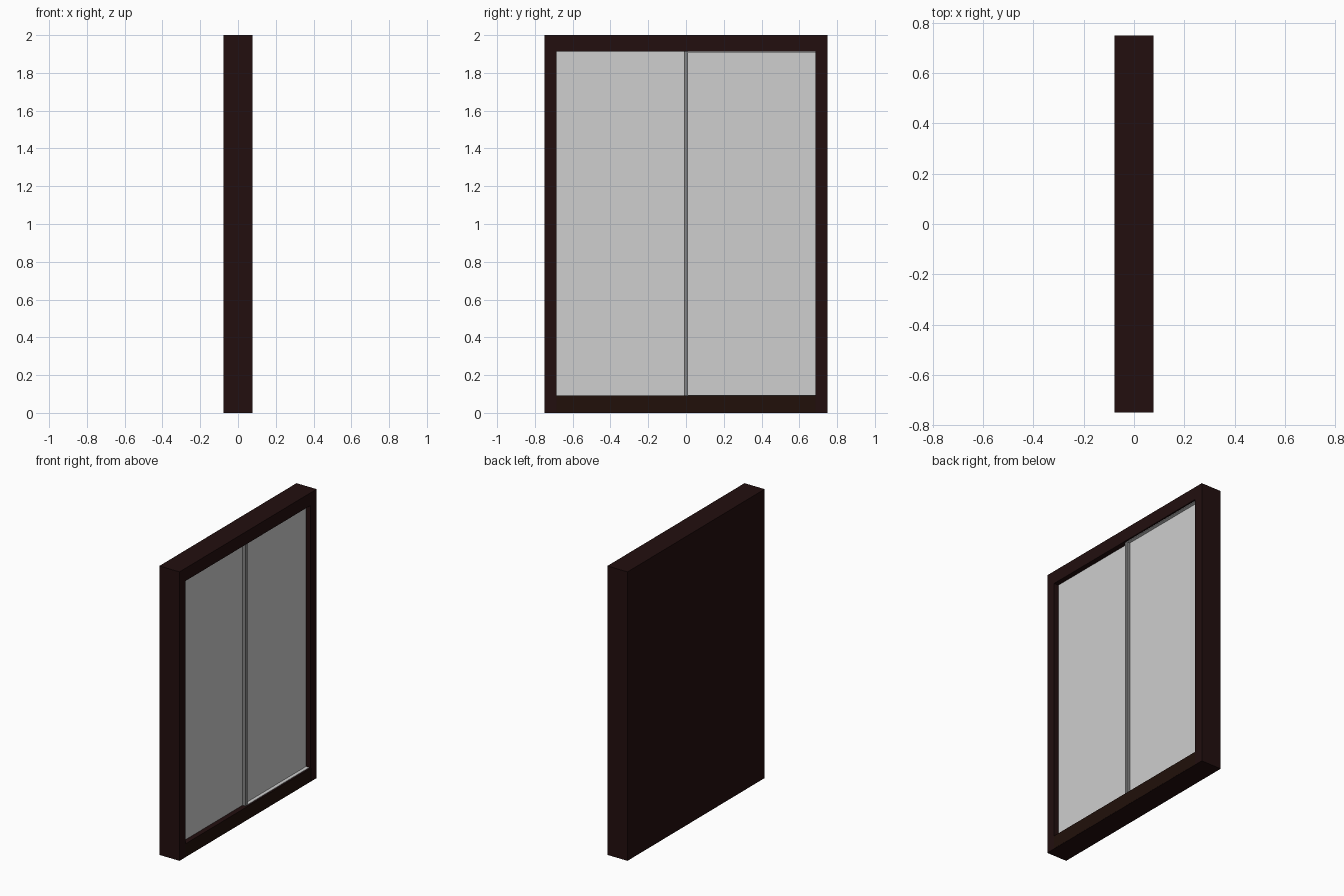
import bpy

if "Cube" in bpy.data.objects:
    bpy.data.objects.remove(bpy.data.objects["Cube"])


def material(name, rgb):
    m = bpy.data.materials.new(name)
    m.diffuse_color = (*rgb, 1)
    m.use_nodes = True
    m.node_tree.nodes["Principled BSDF"].inputs["Base Color"].default_value = m.diffuse_color
    return m


WOOD = material("dark wood", (0.016, 0.0045, 0.0045))
SILL = material("sill wood", (0.015, 0.005, 0.003))
GLASS = material("pale glass", (0.62, 0.62, 0.62))
METAL = material("grey metal", (0.24, 0.24, 0.24))


def box(name, x, y, z, mat):
    """Box spanning the given (min, max) ranges."""
    bpy.ops.mesh.primitive_cube_add(size=1, location=[sum(r) / 2 for r in (x, y, z)])
    o = bpy.context.object
    o.name = name
    o.scale = [r[1] - r[0] for r in (x, y, z)]
    bpy.ops.object.transform_apply(location=False, rotation=False, scale=True)
    o.data.materials.append(mat)
    return o


D, W, H = 0.077, 0.75, 2.0             # half depth, half width, height
IW, Z0, Z1 = 0.685, 0.093, 1.912       # opening
PANE = 0.042                           # glass plane

# Cabinet body with a recess cut into its face
body = box("cabinet_body", (-D, D), (-W, W), (0, H), WOOD)
cutter = box("recess_cutter", (PANE - 0.01, D + 0.1), (-IW, IW), (Z0, Z1), WOOD)
cutter.hide_render = True
cutter.hide_set(True)
cut = body.modifiers.new("recess", 'BOOLEAN')
cut.operation = 'DIFFERENCE'
cut.solver = 'EXACT'
cut.object = cutter

# Thin facing on the bottom rail
box("sill_facing", (D - 0.002, D + 0.0005), (-IW, IW), (0.002, Z0), SILL)

# Two glass doors
for side, y in (("left", (-IW, 0)), ("right", (0, IW))):
    box(side + "_glass_door", (PANE - 0.01, PANE), y, (Z0, Z1), GLASS)

# Centre bar, and slim tracks above and below the right door
box("centre_bar", (PANE, 0.064), (-0.01, 0.01), (Z0, Z1), METAL)
for name, z in (("bottom_track", (Z0, Z0 + 0.003)), ("top_track", (Z1 - 0.003, Z1))):
    box(name, (PANE, 0.066), (0.01, IW), z, GLASS)
